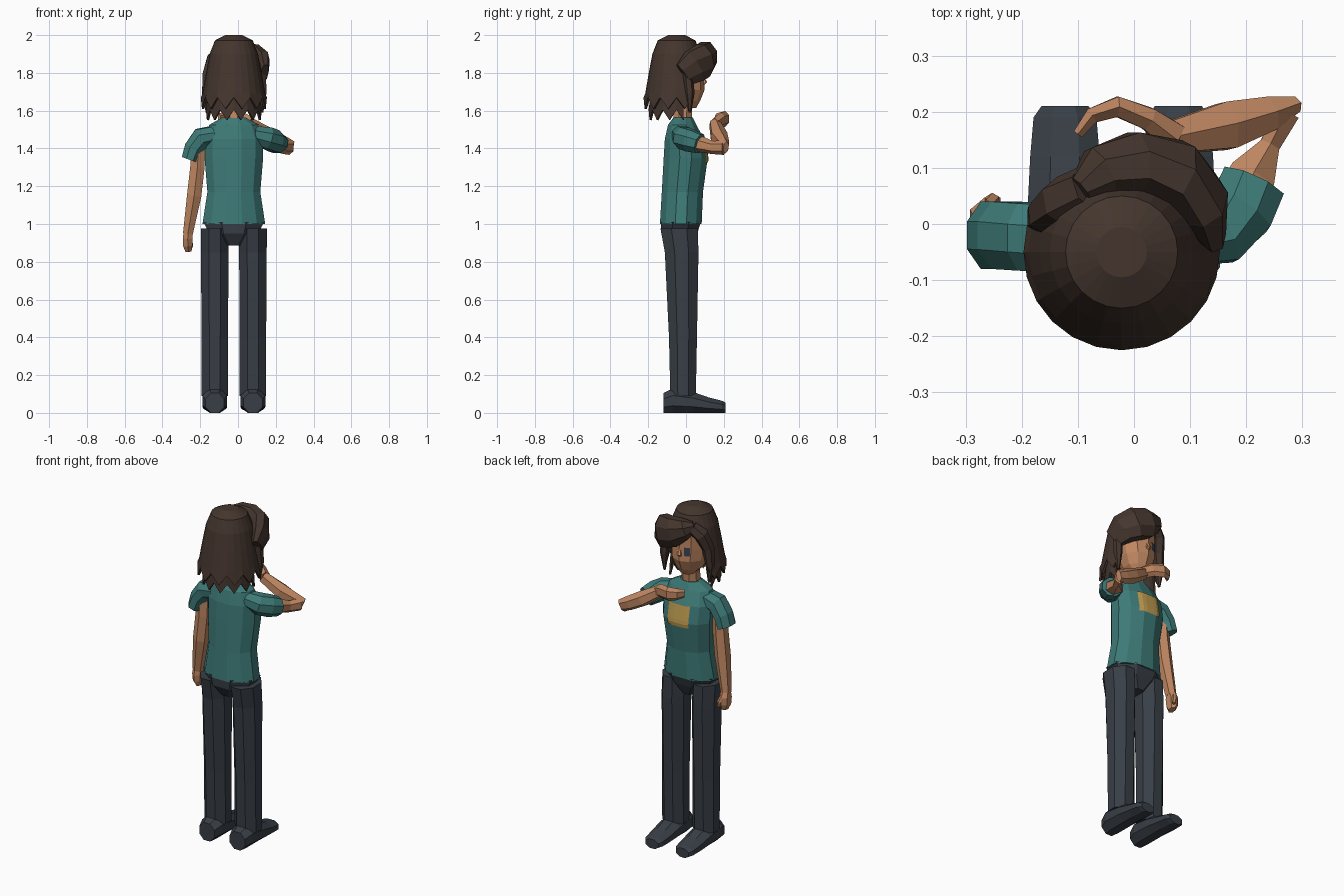
import bpy, math
from mathutils import Vector
from mathutils.bvhtree import BVHTree

if "Cube" in bpy.data.objects:
    bpy.data.objects.remove(bpy.data.objects["Cube"])


def material(name, rgb):
    m = bpy.data.materials.new(name)
    m.diffuse_color = (*rgb, 1)
    m.use_nodes = True
    m.node_tree.nodes["Principled BSDF"].inputs["Base Color"].default_value = m.diffuse_color
    return m


HAIR = material("dark_brown", (0.058, 0.036, 0.027))
SHIRT = material("teal", (0.047, 0.195, 0.185))
SKIN = material("tan", (0.52, 0.24, 0.12))
PANTS = material("charcoal", (0.040, 0.049, 0.062))
PATCH = material("mustard", (0.50, 0.32, 0.08))
EYE = material("slate", (0.035, 0.055, 0.085))
X, Y, Z = Vector((1, 0, 0)), Vector((0, 1, 0)), Vector((0, 0, 1))
CX = -0.022  # body centre line


def make(name, verts, faces, mat):
    me = bpy.data.meshes.new(name)
    me.from_pydata([tuple(v) for v in verts], [], faces)
    me.materials.append(mat)
    ob = bpy.data.objects.new(name, me)
    bpy.context.collection.objects.link(ob)
    bpy.context.view_layer.objects.active = ob
    ob.select_set(True)
    bpy.ops.object.mode_set(mode='EDIT')
    bpy.ops.mesh.select_all(action='SELECT')
    bpy.ops.mesh.normals_make_consistent(inside=False)
    bpy.ops.object.mode_set(mode='OBJECT')
    ob.select_set(False)
    return ob


def tube(name, stations, mat, n=8, ref=Z, axis=None):
    """Loft n-sided rings; station = (x, y, z, half width, half height)."""
    pts = [Vector(s[:3]) for s in stations]
    verts, faces = [], []
    k = 1 / math.cos(math.pi / n)
    for i, s in enumerate(stations):
        d = axis or (pts[min(i + 1, len(pts) - 1)] - pts[max(i - 1, 0)]).normalized()
        side = d.cross(ref).normalized()
        up = side.cross(d)
        for j in range(n):
            a = (j + 0.5) * 2 * math.pi / n
            verts.append(pts[i] + side * math.cos(a) * s[3] * k + up * math.sin(a) * s[4] * k)
    for i in range(len(pts) - 1):
        for j in range(n):
            b = (j + 1) % n
            faces.append((i * n + j, i * n + b, i * n + n + b, i * n + n + j))
    faces += [tuple(range(n)), tuple(range((len(pts) - 1) * n, len(pts) * n))]
    return make(name, verts, faces, mat)


def column(name, rings, mat, n=8, cx=CX):
    """Upright loft; ring = (z, half width, back y, front y)."""
    return tube(name, [(cx, (b + f) / 2, z, w, (f - b) / 2) for z, w, b, f in rings],
                mat, n, Y, Z)


def plate(name, target, x0, x1, z0, z1, mat, n=6):
    """Thin painted detail laid on the +y side of a part."""
    me = target.data
    tree = BVHTree.FromPolygons([v.co for v in me.vertices], [tuple(p.vertices) for p in me.polygons])
    verts = []
    for i in range(n + 1):
        for j in range(n + 1):
            x, z = x0 + (x1 - x0) * i / n, z0 + (z1 - z0) * j / n
            hit = tree.ray_cast(Vector((x, 1, z)), -Y)[0]
            verts.append((x, hit.y + 0.005, z))
    m = n + 1
    faces = [(i * m + j, i * m + j + 1, (i + 1) * m + j + 1, (i + 1) * m + j)
             for i in range(n) for j in range(n)]
    return make(name, verts, faces, mat)


# Torso and chest patch
torso = column("shirt", [(1.0, .166, -.138, .083), (1.17, .14, -.128, .09),
                         (1.35, .155, -.118, .115), (1.45, .155, -.112, .095),
                         (1.525, .13, -.095, .055), (1.565, .06, -.065, .035)], SHIRT, 12)
plate("chest_patch", torso, -.09, .05, 1.325, 1.45, PATCH)

# Hips, legs and shoes
column("hips", [(.885, .045, -.09, .03), (.95, .13, -.13, .06), (1.01, .16, -.133, .078)], PANTS)
for side, lx in (("left", -.123), ("right", .079)):
    column(side + "_leg", [(.09, .07, -.083, .052), (.4, .07, -.09, .058),
                           (.85, .073, -.112, .066), (.975, .074, -.135, .062)], PANTS, 8, lx)
    tube(side + "_shoe", [(lx, y, h / 2, w, h / 2) for y, w, h in
                          ((-.12, .05, .105), (-.07, .066, .13), (.04, .066, .11),
                           (.12, .062, .082), (.19, .056, .064), (.21, .042, .054))],
         PANTS, 8, Z, Y)

# Hanging arm
tube("left_sleeve", [(-.12, -.025, 1.475, .06, .045), (-.195, -.022, 1.455, .06, .055),
                     (-.235, -.02, 1.40, .06, .05), (-.256, -.02, 1.34, .06, .044)], SHIRT, 8, X)
tube("left_arm", [(-.21, -.02, 1.40, .036, .036), (-.215, -.02, 1.30, .038, .038),
                  (-.232, -.018, 1.15, .038, .04), (-.265, -.002, .95, .026, .028)], SKIN, 6, Y)
tube("left_hand", [(-.264, -.002, .96, .022, .026), (-.266, .004, .925, .026, .038),
                   (-.266, .006, .885, .024, .036), (-.262, .01, .855, .016, .024)], SKIN, 6, Y)
tube("left_thumb", [(-.262, .03, .935, .012, .012), (-.252, .042, .905, .012, .012),
                    (-.246, .042, .875, .008, .008)], SKIN, 6, Y)

# Raised arm bent across the chest
tube("right_sleeve", [(.08, -.03, 1.475, .045, .045), (.155, -.012, 1.455, .06, .058),
                      (.19, .025, 1.44, .06, .058), (.212, .073, 1.425, .058, .05)], SHIRT)
tube("right_upper_arm", [(.195, .05, 1.43, .045, .04), (.21, .085, 1.42, .042, .036),
                         (.242, .14, 1.405, .018, .03), (.272, .20, 1.405, .024, .034)], SKIN, 6)
tube("right_forearm", [(.286, .212, 1.405, .014, .03), (.24, .196, 1.425, .03, .036),
                       (.165, .175, 1.465, .042, .038), (.06, .153, 1.53, .028, .03)], SKIN, 6)
tube("right_hand", [(.07, .155, 1.53, .026, .03), (.025, .188, 1.55, .02, .035),
                    (-.03, .209, 1.557, .018, .036), (-.075, .193, 1.56, .014, .03),
                    (-.10, .16, 1.56, .009, .022)], SKIN, 6)

# Head
column("neck", [(1.53, .05, -.07, .03), (1.66, .045, -.06, .035)], SKIN)
head = column("head", [(1.615, .04, -.03, .052), (1.65, .072, -.08, .07), (1.71, .095, -.11, .093),
                       (1.78, .102, -.13, .09), (1.87, .1, -.14, .088), (1.94, .07, -.11, .05)],
              SKIN, 10)
plate("eye", head, -.083, -.05, 1.745, 1.795, EYE, 4)
tube("nose", [(CX, .085, 1.785, .006, .006), (CX, .098, 1.75, .014, .012),
              (CX, .085, 1.735, .01, .006)], SKIN, 6, Y)


def hair_layer(name, rings, teeth, open_below, gap, n=24):
    """Round hair shell with a face opening and a zigzag hem."""
    verts, faces = [], []
    rows = rings + [None]
    for row in rows:
        for j in range(n):
            a = 2 * math.pi * j / n
            z, r = row or (teeth[j % 2], teeth[2])
            verts.append((CX + r * math.sin(a), -.05 + r * math.cos(a), z))
    for i in range(len(rows) - 1):
        for j in range(n):
            mid = (j + .5) * 360 / n
            mid = min(mid, 360 - mid)
            if rings[i][0] < open_below and mid < gap:
                continue
            b = (j + 1) % n
            faces.append((i * n + j, i * n + b, i * n + n + b, i * n + n + j))
    if rings[0][1] < .06:
        faces.append(tuple(range(n)))
    ob = make(name, verts, faces, HAIR)
    mod = ob.modifiers.new("thickness", 'SOLIDIFY')
    mod.thickness = .012
    return ob


# Hair: outer shell, under layer and swept fringe
hair_layer("hair_outer", [(2.0, .045), (1.972, .1), (1.9, .128), (1.8, .147), (1.69, .166)],
           (1.67, 1.61, .175), 1.91, 60)
hair_layer("hair_under", [(1.75, .13), (1.65, .142)], (1.605, 1.55, .148), 1.9, 75)
tube("fringe_large", [(-.095, .06, 1.925, .025, .025), (-.06, .088, 1.912, .05, .055),
                      (.0, .105, 1.885, .058, .082), (.07, .09, 1.865, .06, .09),
                      (.115, .045, 1.835, .05, .088), (.135, -.01, 1.79, .025, .065)], HAIR, 8)
tube("fringe_small", [(-.085, .065, 1.915, .03, .035), (-.13, .04, 1.875, .034, .04),
                      (-.158, .015, 1.79, .03, .03), (-.168, .01, 1.69, .022, .024),
                      (-.165, .015, 1.59, .006, .008)], HAIR, 6, Y)
tube("side_lock", [(.125, .01, 1.8, .024, .024), (.13, .02, 1.69, .02, .022),
                   (.128, .02, 1.59, .006, .006)], HAIR, 6, Y)
